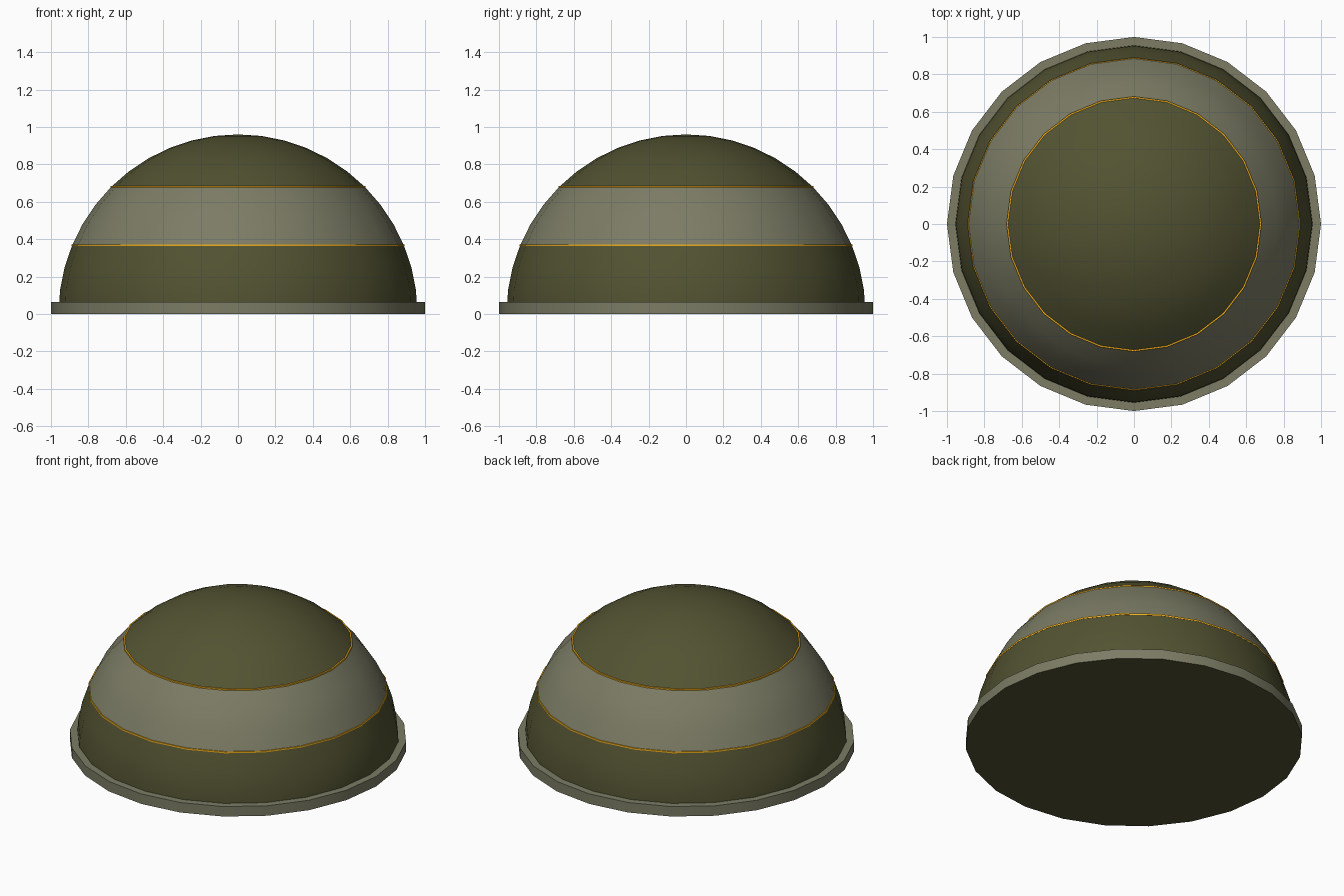
import bpy, bmesh
from math import sin, cos, pi, radians, sqrt

if "Cube" in bpy.data.objects:
    bpy.data.objects.remove(bpy.data.objects["Cube"])

SEG = 24      # sides around the axis
R = 0.96      # dome radius


def material(name, rgb):
    m = bpy.data.materials.new(name)
    m.diffuse_color = (*rgb, 1)
    m.use_nodes = True
    m.node_tree.nodes["Principled BSDF"].inputs["Base Color"].default_value = m.diffuse_color
    return m


olive = material("olive", (0.085, 0.085, 0.032))
grey = material("warm_grey", (0.20, 0.20, 0.13))
gold = material("gold", (0.90, 0.43, 0.01))


def lathe(name, profile, mats):
    """Revolve (r, z) points listed bottom to top; mats has one entry per strip."""
    bm = bmesh.new()
    rings = []
    for r, z in profile:
        if r < 1e-5:
            rings.append([bm.verts.new((0, 0, z))] * SEG)
        else:
            rings.append([bm.verts.new((r * cos(2 * pi * i / SEG), r * sin(2 * pi * i / SEG), z))
                          for i in range(SEG)])
    used = list(dict.fromkeys(mats))
    for a, b, m in zip(rings, rings[1:], mats):
        for i in range(SEG):
            j = (i + 1) % SEG
            f = bm.faces.new(list(dict.fromkeys((a[i], a[j], b[j], b[i]))))
            f.material_index = used.index(m)
    me = bpy.data.meshes.new(name)
    bm.to_mesh(me)
    bm.free()
    for m in used:
        me.materials.append(m)
    ob = bpy.data.objects.new(name, me)
    bpy.context.collection.objects.link(ob)
    bpy.ops.object.select_all(action='DESELECT')
    ob.select_set(True)
    bpy.context.view_layer.objects.active = ob
    bpy.ops.object.shade_smooth_by_angle(angle=radians(30))
    return ob


def arc(a0, a1):
    """Dome profile between two latitudes in 7.5 degree steps."""
    n = round((a1 - a0) / 7.5)
    pts = [(R * cos(radians(a0 + 7.5 * k)), R * sin(radians(a0 + 7.5 * k))) for k in range(n + 1)]
    if a1 == 90:
        pts[-1] = (0, R)
    return pts


# Dome zones
z0 = 0.065
lower = [(sqrt(R * R - z0 * z0) - 0.003, z0)] + arc(7.5, 22.5)
lathe("lower_dome", lower, [olive] * (len(lower) - 1))
middle = arc(22.5, 45)
lathe("middle_band", middle, [grey] * (len(middle) - 1))
crown = arc(45, 90)
lathe("crown", crown, [olive] * (len(crown) - 1))

# Thin gold trim rings along the colour seams
for name, lat in (("lower_trim", 22.5), ("upper_trim", 45)):
    r, z = R * cos(radians(lat)), R * sin(radians(lat))
    h, t = 0.005, 0.003
    lathe(name, [(r - 0.01, z - h), (r + t, z - h), (r + t, z + h), (r - 0.01, z + h)], [gold] * 3)

# Base rim with closed underside
lathe("base_rim", [(0, 0), (1, 0), (1, z0), (lower[0][0], z0)], [olive, grey, grey])
